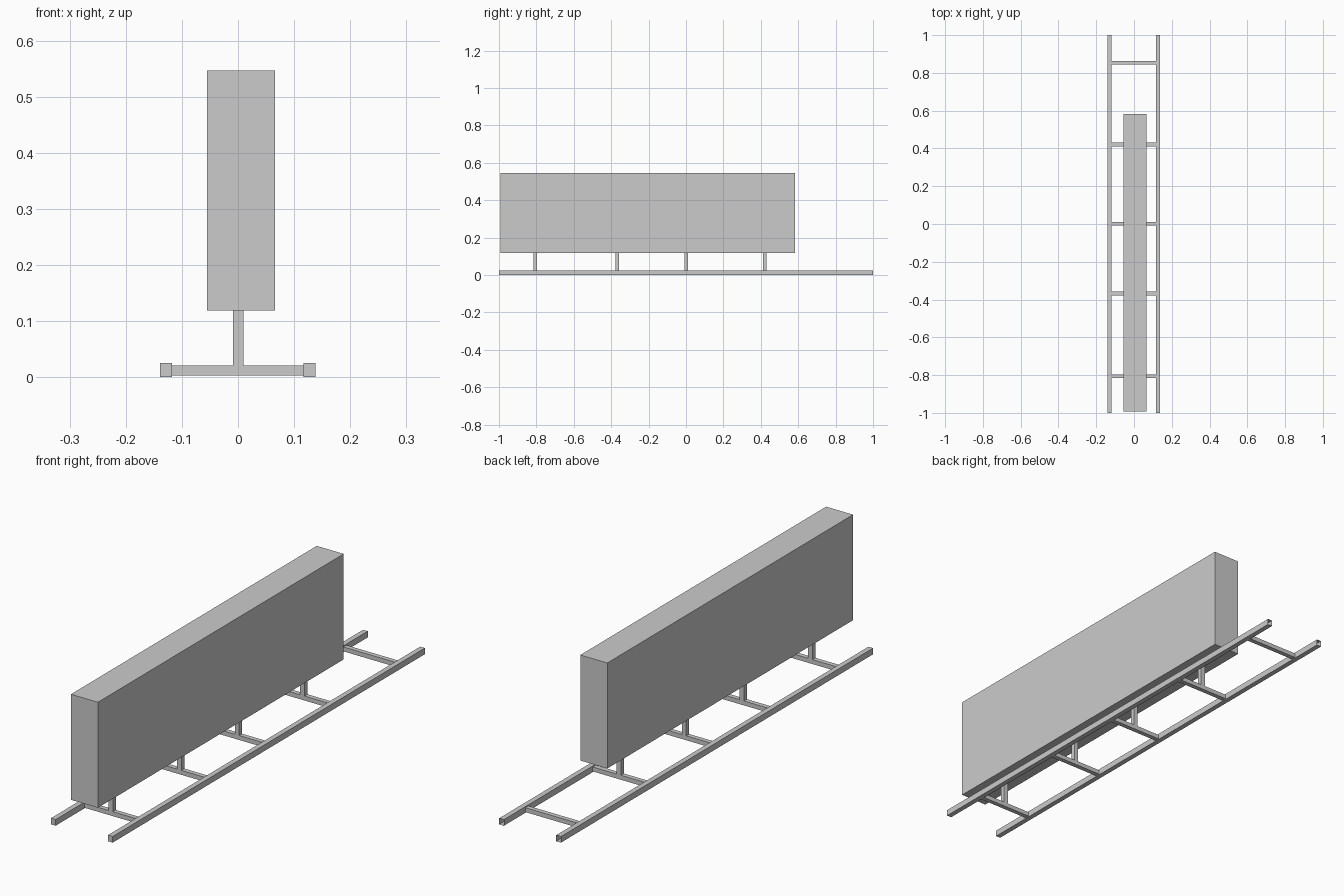
import bpy
import bmesh

cube = bpy.data.objects.get("Cube")
if cube:
    bpy.data.objects.remove(cube, do_unlink=True)

grey = bpy.data.materials.new("plain_grey")
grey.use_nodes = True
grey.diffuse_color = (0.6, 0.6, 0.6, 1)
grey.node_tree.nodes["Principled BSDF"].inputs["Base Color"].default_value = (0.6, 0.6, 0.6, 1)


def box(name, low, high, open_back=False):
    """Box between two corners, optionally without its +y end face."""
    bm = bmesh.new()
    bmesh.ops.create_cube(bm, size=1)
    for v in bm.verts:
        v.co = [a + (c + 0.5) * (b - a) for a, b, c in zip(low, high, v.co)]
    if open_back:
        bm.normal_update()
        ends = [f for f in bm.faces if f.normal.y > 0.9]
        bmesh.ops.delete(bm, geom=ends, context='FACES_ONLY')
    mesh = bpy.data.meshes.new(name)
    bm.to_mesh(mesh)
    bm.free()
    mesh.materials.append(grey)
    obj = bpy.data.objects.new(name, mesh)
    bpy.context.collection.objects.link(obj)
    return obj


# Upright slab
box("panel", (-0.055, -0.992, 0.119), (0.066, 0.583, 0.547))

# Long rails on the ground, open at the back end
for side, x in (("right", -0.1285), ("left", 0.1275)):
    box("rail_" + side, (x - 0.0105, -1, 0), (x + 0.0105, 1, 0.025), open_back=True)

# Rungs between the rails, with a post under the panel on all but the last
half = 0.0095
for i, y in enumerate((-0.807, -0.368, 0.002, 0.421, 0.853)):
    box(f"rung_{i + 1}", (-0.118, y - half, 0.003), (0.117, y + half, 0.021))
    if i < 4:
        box(f"post_{i + 1}", (-0.009, y - half, 0.021), (0.01, y + half, 0.119))
